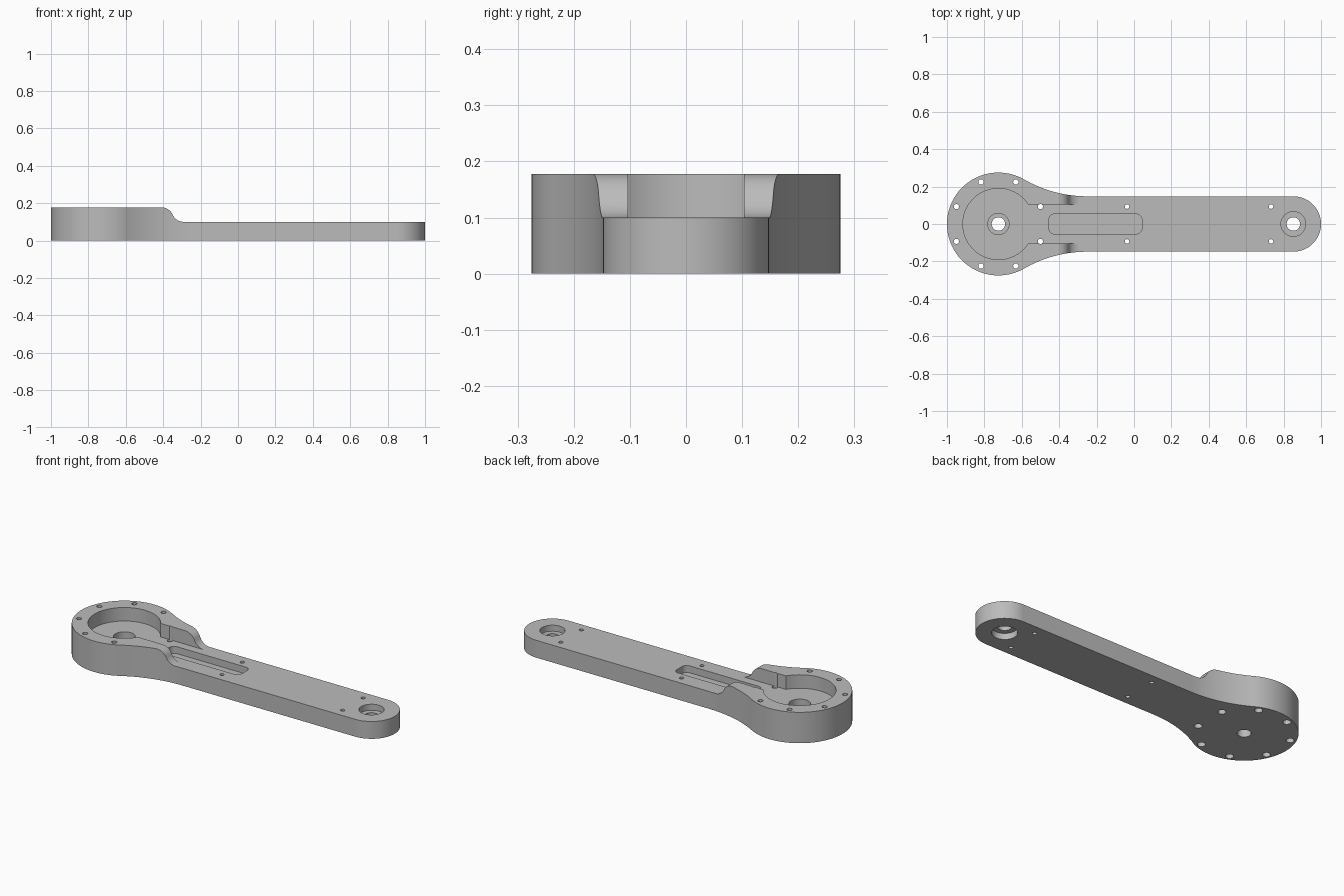
import bpy, bmesh
from math import sin, cos, pi, atan2, radians, asin

if "Cube" in bpy.data.objects:
    bpy.data.objects.remove(bpy.data.objects["Cube"])

HUB_X, HUB_R = -0.725, 0.275
TIP_X, ARM_R = 0.852, 0.148
ARM_Z, TOP_Z = 0.1, 0.178

metal = bpy.data.materials.new("grey metal")
metal.use_nodes = True
colour = (0.5, 0.5, 0.5, 1)
metal.diffuse_color = colour
metal.node_tree.nodes["Principled BSDF"].inputs["Base Color"].default_value = colour


def arc(cx, cy, r, a0, a1, n):
    return [(cx + r * cos(a0 + (a1 - a0) * i / n),
             cy + r * sin(a0 + (a1 - a0) * i / n)) for i in range(n + 1)]


def make_object(name, bm):
    bmesh.ops.recalc_face_normals(bm, faces=bm.faces)
    mesh = bpy.data.meshes.new(name)
    bm.to_mesh(mesh)
    bm.free()
    mesh.materials.append(metal)
    obj = bpy.data.objects.new(name, mesh)
    bpy.context.collection.objects.link(obj)
    return obj


def prism(name, points, lo, hi, place=lambda u, v, w: (u, v, w)):
    """Extrude a closed 2D outline from lo to hi."""
    bm = bmesh.new()
    face = bm.faces.new([bm.verts.new(place(u, v, lo)) for u, v in points])
    step = [b - a for a, b in zip(place(0, 0, lo), place(0, 0, hi))]
    new = bmesh.ops.extrude_face_region(bm, geom=[face])["geom"]
    bmesh.ops.translate(bm, vec=step, verts=[g for g in new if isinstance(g, bmesh.types.BMVert)])
    return make_object(name, bm)


def lathe(name, x, y, profile, n):
    """Stepped round cutter from (radius, height) pairs."""
    bm = bmesh.new()
    rings = [[bm.verts.new((x + r * cos(2 * pi * i / n), y + r * sin(2 * pi * i / n), z))
              for i in range(n)] for r, z in profile]
    for a, b in zip(rings, rings[1:]):
        for i in range(n):
            j = (i + 1) % n
            bm.faces.new((a[i], a[j], b[j], b[i]))
    bm.faces.new(rings[0])
    bm.faces.new(rings[-1])
    return make_object(name, bm)


# Body outline: round hub, concave neck, straight arm, round tip
neck_x = -0.25
dx = neck_x - HUB_X
neck_r = (dx ** 2 + ARM_R ** 2 - HUB_R ** 2) / (2 * (HUB_R - ARM_R))
neck_y = ARM_R + neck_r
join = atan2(neck_y, dx)
neck = arc(neck_x, neck_y, neck_r, -pi / 2, join - pi, 24)
outline = arc(TIP_X, 0, ARM_R, -pi / 2, pi / 2, 48)
outline += neck
outline += arc(HUB_X, 0, HUB_R, join, 2 * pi - join, 96)[1:-1]
outline += [(x, -y) for x, y in reversed(neck)]
body = prism("arm_body", outline, 0, TOP_Z)

cutters = []

# Step down from the hub to the thin arm, an S-shaped curve
x0, x1 = -0.41, -0.29
rise = TOP_Z - ARM_Z
r = ((x1 - x0) ** 2 + rise ** 2) / (4 * rise)
sweep = asin((x1 - x0) / (2 * r))
step = arc(x0, TOP_Z - r, r, pi / 2, pi / 2 - sweep, 12)
step += arc(x1, ARM_Z + r, r, -pi / 2 - sweep, -pi / 2, 12)[1:]
step += [(1.2, ARM_Z), (1.2, 0.3), (x0, 0.3)]
cutters.append(prism("step_cutter", step, -0.5, 0.5, lambda u, v, w: (u, w, v)))

# Round pocket opening into a straight channel
pocket_r, channel = 0.19, 0.103
mouth = asin(channel / pocket_r)
keyhole = arc(HUB_X, 0, pocket_r, mouth, 2 * pi - mouth, 80)
keyhole += [(-0.2, -channel), (-0.2, channel)]
cutters.append(prism("pocket_cutter", keyhole, ARM_Z, 0.3))

# Rounded slot
s0, s1, half, corner = -0.455, 0.042, 0.053, 0.03
slot = []
for k, (cx, cy) in enumerate([(s1 - corner, half - corner), (s0 + corner, half - corner),
                              (s0 + corner, corner - half), (s1 - corner, corner - half)]):
    slot += arc(cx, cy, corner, k * pi / 2, (k + 1) * pi / 2, 10)
cutters.append(prism("slot_cutter", slot, 0.06, 0.3))

# Bearing seats at the hub and the tip
cutters.append(lathe("hub_bore", HUB_X, 0,
                     [(0.036, -0.1), (0.036, 0.05), (0.057, 0.05), (0.057, 0.3)], 48))
cutters.append(lathe("tip_bore", TIP_X, 0,
                     [(0.066, -0.1), (0.066, 0.035), (0.036, 0.035),
                      (0.036, 0.065), (0.066, 0.065), (0.066, 0.3)], 48))

# Ring of screw holes, counterbored underneath
for k in range(8):
    a = radians(22.5 + 45 * k)
    cutters.append(lathe("screw_hole", HUB_X + 0.243 * cos(a), 0.243 * sin(a),
                         [(0.021, -0.1), (0.021, 0.04), (0.014, 0.04), (0.014, 0.3)], 20))

# Small pin holes along the arm
for x in (-0.037, 0.733):
    for y in (-0.093, 0.093):
        cutters.append(lathe("pin_hole", x, y, [(0.012, -0.1), (0.012, 0.3)], 20))

# Cut everything and tidy up
bpy.context.view_layer.objects.active = body
for cutter in cutters:
    cutter.hide_render = True
    mod = body.modifiers.new("cut", "BOOLEAN")
    mod.operation = "DIFFERENCE"
    mod.solver = "EXACT"
    mod.object = cutter
    bpy.ops.object.modifier_apply(modifier=mod.name)
for cutter in cutters:
    bpy.data.objects.remove(cutter)

bpy.ops.object.select_all(action="DESELECT")
body.select_set(True)
bpy.ops.object.shade_smooth_by_angle(angle=radians(30))
